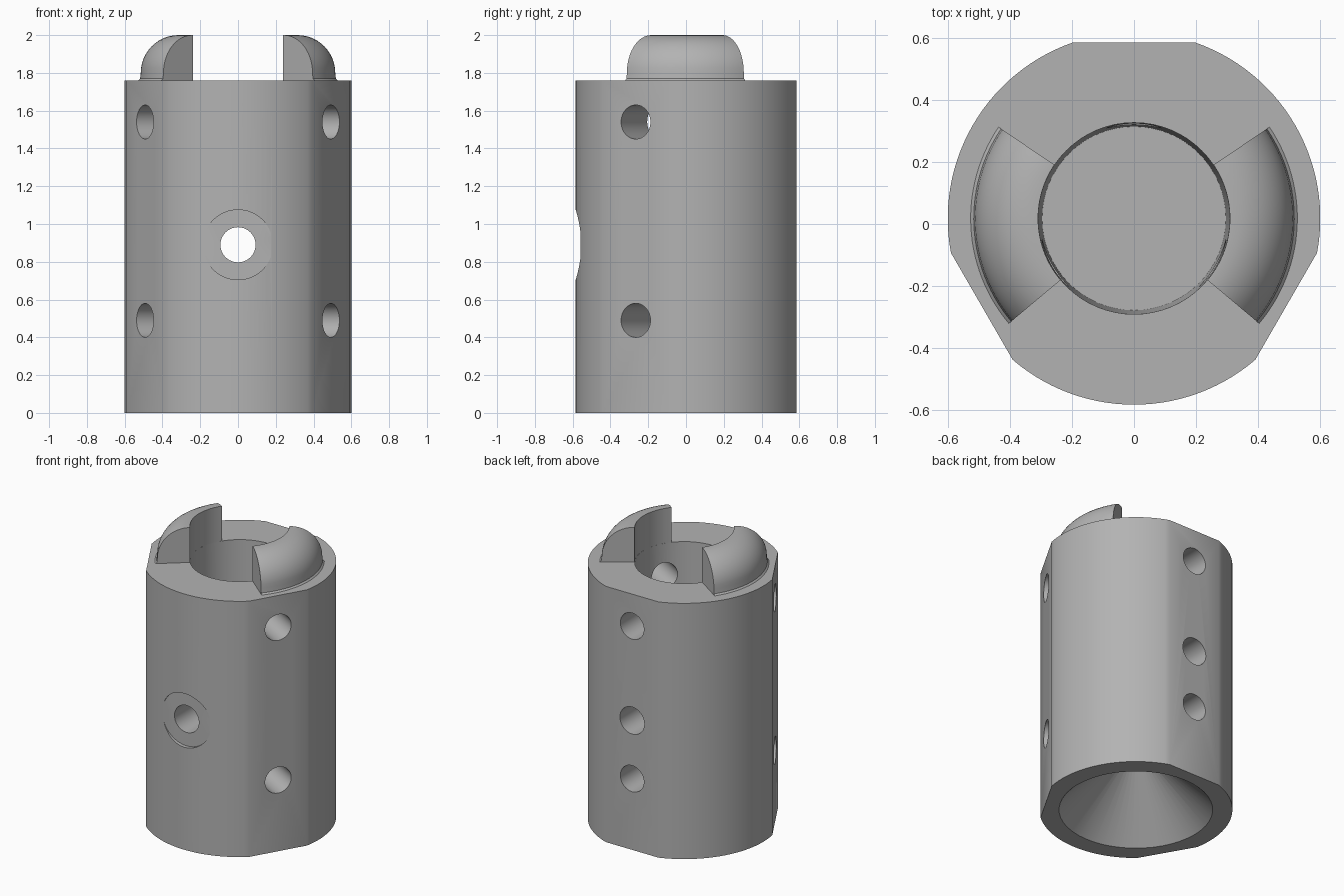
import bpy, bmesh, math
from mathutils import Vector

cube = bpy.data.objects.get("Cube")
if cube:
    bpy.data.objects.remove(cube, do_unlink=True)

R, FLAT, CY = 0.602, 0.568, 0.018      # outer radius, flat distance, axis offset in y
SHOULDER, TOP, BORE = 1.76, 2.0, 0.31
FLAT_ANGLES = [math.radians(a) for a in (90, 210, 330)]

grey = bpy.data.materials.new("steel grey")
grey.use_nodes = True
grey.diffuse_color = (0.45, 0.45, 0.45, 1)
grey.node_tree.nodes["Principled BSDF"].inputs["Base Color"].default_value = (0.45, 0.45, 0.45, 1)


def make_object(name, bm):
    bmesh.ops.recalc_face_normals(bm, faces=bm.faces)
    mesh = bpy.data.meshes.new(name)
    bm.to_mesh(mesh)
    bm.free()
    mesh.materials.append(grey)
    obj = bpy.data.objects.new(name, mesh)
    bpy.context.collection.objects.link(obj)
    return obj


def activate(obj):
    bpy.ops.object.select_all(action='DESELECT')
    obj.select_set(True)
    bpy.context.view_layer.objects.active = obj


def smooth(obj):
    activate(obj)
    bpy.ops.object.shade_smooth_by_angle(angle=math.radians(30))


def rod(start, end, r1, r2=None, sides=48):
    """Cylinder or cone between two points, used as a cutter."""
    start, end = Vector(start), Vector(end)
    axis = end - start
    bm = bmesh.new()
    bmesh.ops.create_cone(bm, cap_ends=True, segments=sides, radius1=r1,
                          radius2=r1 if r2 is None else r2, depth=axis.length)
    turn = axis.to_track_quat('Z', 'Y').to_matrix().to_4x4()
    bmesh.ops.transform(bm, matrix=turn, verts=bm.verts)
    bmesh.ops.translate(bm, vec=(start + end) / 2, verts=bm.verts)
    cutter = make_object("cutter", bm)
    cutter.hide_render = True
    return cutter


def cut(target, cutter):
    mod = target.modifiers.new("cut", 'BOOLEAN')
    mod.operation, mod.solver, mod.object = 'DIFFERENCE', 'EXACT', cutter
    activate(target)
    bpy.ops.object.modifier_apply(modifier=mod.name)
    bpy.data.objects.remove(cutter, do_unlink=True)


# Body: a round bar with three flats
half = math.acos(FLAT / R)
bm = bmesh.new()
ring = []
for a in FLAT_ANGLES:
    sweep = math.radians(120) - 2 * half
    for i in range(29):
        t = a + half + sweep * i / 28
        ring.append(bm.verts.new((R * math.cos(t), CY + R * math.sin(t), 0)))
base = bm.faces.new(ring)
wall = bmesh.ops.extrude_face_region(bm, geom=[base])
bmesh.ops.translate(bm, vec=(0, 0, SHOULDER),
                    verts=[g for g in wall["geom"] if isinstance(g, bmesh.types.BMVert)])
body = make_object("body", bm)

# Blind bore from the top and conical recess below
cut(body, rod((0, CY, 1.15), (0, CY, SHOULDER + 0.02), 0.297, BORE, 64))
cut(body, rod((0, CY, -0.02), (0, CY, 0.46), 0.50, 0.01, 48))

# Set screw holes in each flat
for a in FLAT_ANGLES:
    for z, depth in ((1.54, 0.2), (0.49, 0.15)):
        c, s = math.cos(a), math.sin(a)
        cut(body, rod((c * depth, CY + s * depth, z), (c * 0.7, CY + s * 0.7, z), 0.09, sides=32))

# Cross hole with shallow counterbore on the front
cut(body, rod((0, -0.8, 0.89), (0, 0.8, 0.89), 0.093))
cut(body, rod((0, -0.8, 0.89), (0, CY - 0.576, 0.89), 0.185, sides=64))
smooth(body)


# Coupling jaws: quarter-round profile swept about the axis
def jaw(name, side):
    outer, rad = 0.515, 0.2
    profile = [(BORE, SHOULDER), (0.528, SHOULDER), (0.518, SHOULDER + 0.01)]
    for i in range(13):
        t = math.pi / 2 * i / 12
        profile.append((outer - rad + rad * math.cos(t), TOP - rad + rad * math.sin(t)))
    profile.append((BORE, TOP))
    bm = bmesh.new()
    steps = 28
    rows = []
    for k in range(steps + 1):
        a = math.radians(-40 + 74 * k / steps)
        rows.append([bm.verts.new((side * r * math.cos(a), CY + r * math.sin(a), z))
                     for r, z in profile])
    n = len(profile)
    for p, q in zip(rows, rows[1:]):
        for j in range(n):
            bm.faces.new((p[j], p[(j + 1) % n], q[(j + 1) % n], q[j]))
    bm.faces.new(rows[0])
    bm.faces.new(rows[-1])
    smooth(make_object(name, bm))


jaw("left_jaw", 1)
jaw("right_jaw", -1)
